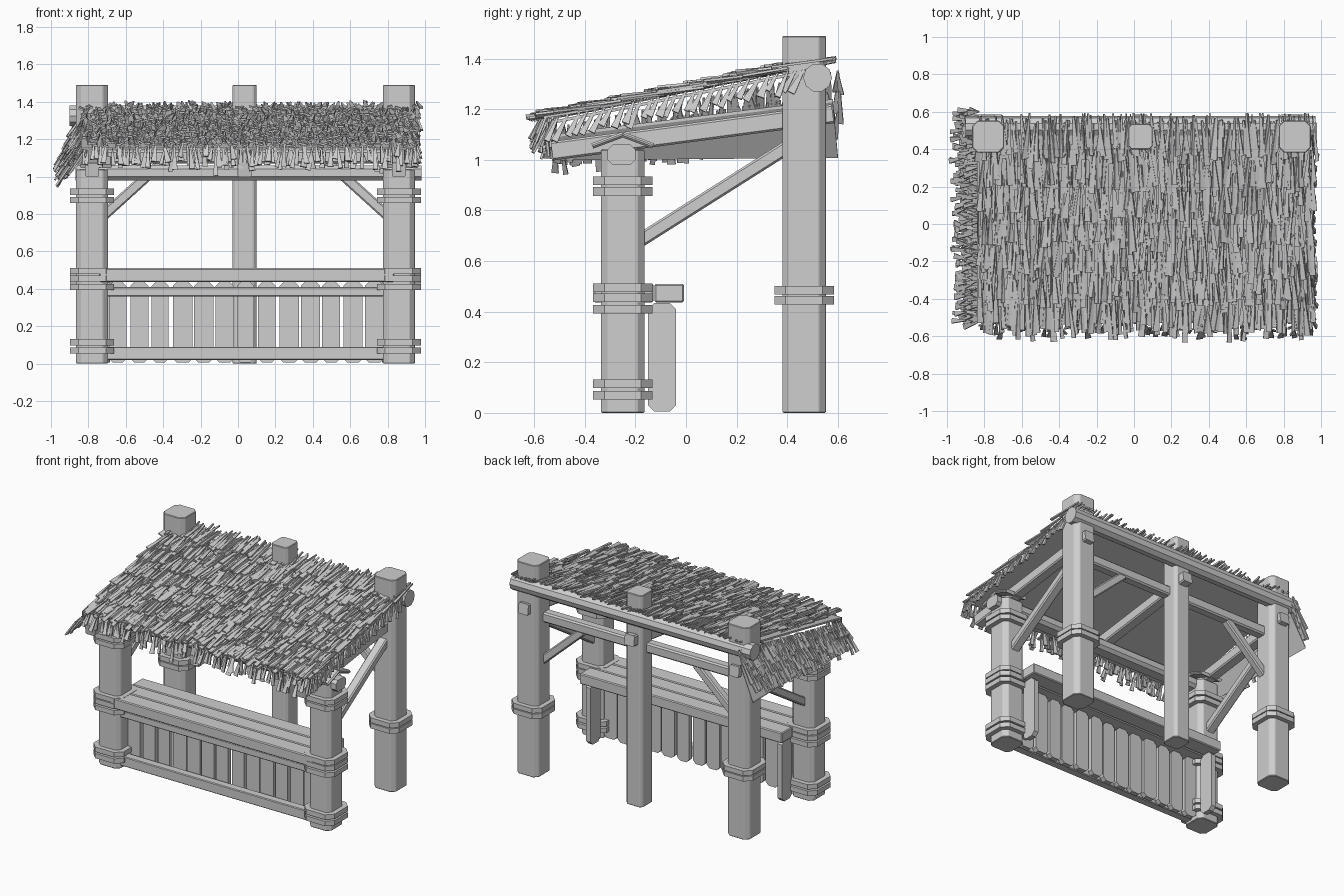
import bpy, bmesh, math, random
from mathutils import Vector, Matrix

random.seed(4)
if "Cube" in bpy.data.objects:
    bpy.data.objects.remove(bpy.data.objects["Cube"])

grey = bpy.data.materials.new("plain_grey")
grey.use_nodes = True
colour = (0.62, 0.62, 0.62, 1)
grey.diffuse_color = colour
grey.node_tree.nodes["Principled BSDF"].inputs["Base Color"].default_value = colour


def finish(name, bm):
    bmesh.ops.recalc_face_normals(bm, faces=bm.faces)
    mesh = bpy.data.meshes.new(name)
    bm.to_mesh(mesh)
    bm.free()
    mesh.materials.append(grey)
    obj = bpy.data.objects.new(name, mesh)
    bpy.context.collection.objects.link(obj)
    return obj


def box(name, x0, x1, y0, y1, z0, z1, corner=0.0, axis=2, soft=0.0):
    """Box; 'corner' chamfers the edges along one axis, 'soft' all edges."""
    bm = bmesh.new()
    bmesh.ops.create_cube(bm, size=1)
    for v in bm.verts:
        v.co = Vector(((x0 + x1) / 2 + v.co.x * (x1 - x0),
                       (y0 + y1) / 2 + v.co.y * (y1 - y0),
                       (z0 + z1) / 2 + v.co.z * (z1 - z0)))
    if corner:
        edges = [e for e in bm.edges
                 if abs((e.verts[0].co - e.verts[1].co).normalized()[axis]) > 0.9]
        bmesh.ops.bevel(bm, geom=edges, offset=corner, segments=1, affect='EDGES')
    if soft:
        bmesh.ops.bevel(bm, geom=bm.edges[:], offset=soft, segments=1, affect='EDGES')
    return finish(name, bm)


def beam(name, p, q, w, h):
    """Chamfered timber from p to q."""
    p, q = Vector(p), Vector(q)
    d = q - p
    obj = box(name, -w / 2, w / 2, -h / 2, h / 2, -d.length / 2, d.length / 2, 0.008)
    obj.data.transform(Matrix.Translation((p + q) / 2) @ d.to_track_quat('Z', 'Y').to_matrix().to_4x4())
    return obj


def bands(name, cx, cy, r, heights):
    for i, z in enumerate(heights):
        box(f"{name}_band_{i}", cx - r, cx + r, cy - r, cy + r,
            z - 0.017, z + 0.017, 0.045)


# Posts and their bindings
LEFT, MID, RIGHT = -0.78, 0.035, 0.86
BACK, FRONT = 0.467, -0.25
for side, cx in (("right", LEFT), ("left", RIGHT)):
    box(f"back_post_{side}", cx - 0.085, cx + 0.085, BACK - 0.086, BACK + 0.086, 0, 1.49, 0.028, soft=0.004)
    bands(f"back_post_{side}", cx, BACK, 0.118, (0.485, 0.445))
    box(f"front_post_{side}", cx - 0.085, cx + 0.085, FRONT - 0.086, FRONT + 0.086, 0, 1.04, 0.028, soft=0.004)
    bands(f"front_post_{side}", cx, FRONT, 0.118, (0.07, 0.115, 0.41, 0.455, 0.495, 0.875, 0.918))
    # Bent cover over the beam end
    for s in (-1, 1):
        beam(f"beam_cover_{side}_{s}", (cx + 0.02, FRONT, 1.1),
             (cx + 0.02, FRONT + s * 0.12, 1.055), 0.17, 0.022)
    # Diagonal braces
    inward = 1 if cx < 0 else -1
    beam(f"side_brace_{side}", (cx, FRONT + 0.05, 0.67), (cx, BACK - 0.05, 1.06), 0.065, 0.055)
    beam(f"back_brace_{side}", (cx + inward * 0.06, BACK - 0.02, 0.79),
         (cx + inward * 0.38, BACK - 0.02, 1.08), 0.055, 0.055)
box("back_post_middle", MID - 0.065, MID + 0.065, BACK - 0.068, BACK + 0.068, 0, 1.49, 0.018, soft=0.004)

# Roof timbers
for side, cx in (("right", LEFT), ("middle", MID), ("left", RIGHT)):
    beam(f"rafter_{side}", (cx, -0.53, 1.035), (cx, 0.58, 1.182), 0.075, 0.075)
box("front_beam", -0.87, 0.98, -0.31, -0.2, 0.98, 1.06, 0.02, axis=0)
box("back_lower_beam", -0.8, 0.88, 0.41, 0.48, 1.07, 1.14, 0.01, axis=0)
bm = bmesh.new()
bmesh.ops.create_cone(bm, cap_ends=True, segments=10, radius1=0.057, radius2=0.057, depth=1.87,
                      matrix=Matrix.Translation((0.035, 0.52, 1.325)) @ Matrix.Rotation(math.pi / 2, 4, 'Y'))
finish("ridge_log", bm)

# Counter
for i in range(3):
    y = -0.365 + i * 0.12
    box(f"counter_plank_{i}", -0.74, 0.835, y, y + 0.117, 0.437, 0.51, soft=0.006)
box("counter_upper_rail", -0.71, 0.79, -0.31, -0.25, 0.36, 0.41, soft=0.005)
box("counter_lower_rail", -0.71, 0.79, -0.31, -0.25, 0.02, 0.09, soft=0.005)
for i in range(13):
    x = -0.69 + i * 0.114
    w = random.uniform(0.09, 0.106)
    dy = random.uniform(-0.008, 0.008)
    box(f"counter_board_{i}", x, x + w, -0.23 + dy, -0.195 + dy, 0.005, 0.437, 0.022, axis=1)
for side, x in (("right", -0.72), ("left", 0.77)):
    box(f"counter_end_board_{side}", x, x + 0.035, -0.15, -0.04, 0.005, 0.435, 0.025, axis=0)


# Thatch
def roof_z(y):
    return 1.26 + 0.2 * y


def sheet(name, corners):
    bm = bmesh.new()
    top = [bm.verts.new(c) for c in corners]
    low = [bm.verts.new(Vector(c) - Vector((0, 0, 0.012))) for c in corners]
    bm.faces.new(top)
    bm.faces.new(low[::-1])
    for i in range(4):
        j = (i + 1) % 4
        bm.faces.new((top[i], low[i], low[j], top[j]))
    return finish(name, bm)


def strand(bm, root, direction, across, length, width):
    """Flat straw, narrow at the root and broad at the tip."""
    d = Vector(direction).normalized()
    a = Vector(across)
    a = (a - d * a.dot(d)).normalized()
    n = d.cross(a) * 0.005
    ring = []
    for t, w in ((0, width * 0.25), (1, width)):
        c = Vector(root) + d * length * t
        ring.append([bm.verts.new(c + a * w / 2 * s + n * k)
                     for s, k in ((-1, -1), (1, -1), (1, 1), (-1, 1))])
    r, q = ring
    bm.faces.new(r)
    bm.faces.new(q)
    for i in range(4):
        j = (i + 1) % 4
        bm.faces.new((r[i], r[j], q[j], q[i]))


def jit(s):
    return random.uniform(-s, s)


sheet("roof_sheet", [(x, y, roof_z(y)) for x, y in
                     ((-0.84, -0.53), (0.95, -0.53), (0.95, 0.55), (-0.84, 0.55))])
sheet("side_skirt", [(-0.83, -0.53, 1.1), (-0.83, 0.58, 1.24), (-0.94, 0.6, 1.02), (-0.91, -0.53, 1.01)])

# Overlapping rows on the slope
bm = bmesh.new()
for row in range(7):
    y = 0.565 - row * 0.155
    for i in range(120):
        x = -0.82 + i * 1.77 / 119 + jit(0.01)
        yy = y + jit(0.03)
        strand(bm, (x, yy, roof_z(yy) + 0.018 + jit(0.008)),
               (jit(0.13), -1, -0.14 + jit(0.04)), (1, 0, jit(0.5)),
               random.uniform(0.18, 0.25), random.uniform(0.02, 0.036))
finish("roof_thatch", bm)

# Hanging fringe along the front
bm = bmesh.new()
for i in range(100):
    x = -0.82 + i * 1.78 / 99 + jit(0.01)
    strand(bm, (x, -0.54 + jit(0.025), 1.165 + jit(0.02)), (jit(0.25), -0.25 + jit(0.35), -1),
           (1, jit(0.3), 0), random.uniform(0.08, 0.15), random.uniform(0.02, 0.036))
finish("front_fringe", bm)

# Fringe down the slope on the left edge
bm = bmesh.new()
for i in range(28):
    y = -0.5 + i * 0.036 + jit(0.008)
    strand(bm, (0.945, y, roof_z(y) + 0.01), (0.28 + jit(0.12), -0.5 + jit(0.12), -1),
           (0, 1, 0), random.uniform(0.08, 0.12), random.uniform(0.022, 0.034))
finish("left_fringe", bm)

# Skirt of straw on the right edge
bm = bmesh.new()
for row in range(3):
    for i in range(54):
        t = i / 53
        y = -0.52 + t * 1.13 + jit(0.012)
        drop = row * (0.035 + 0.045 * t)
        strand(bm, (-0.83 - row * 0.035, y, roof_z(y) - 0.03 - drop),
               (-0.6 + jit(0.15), jit(0.25), -1), (0, 1, jit(0.3)),
               random.uniform(0.09, 0.15), random.uniform(0.02, 0.036))
finish("right_fringe", bm)
